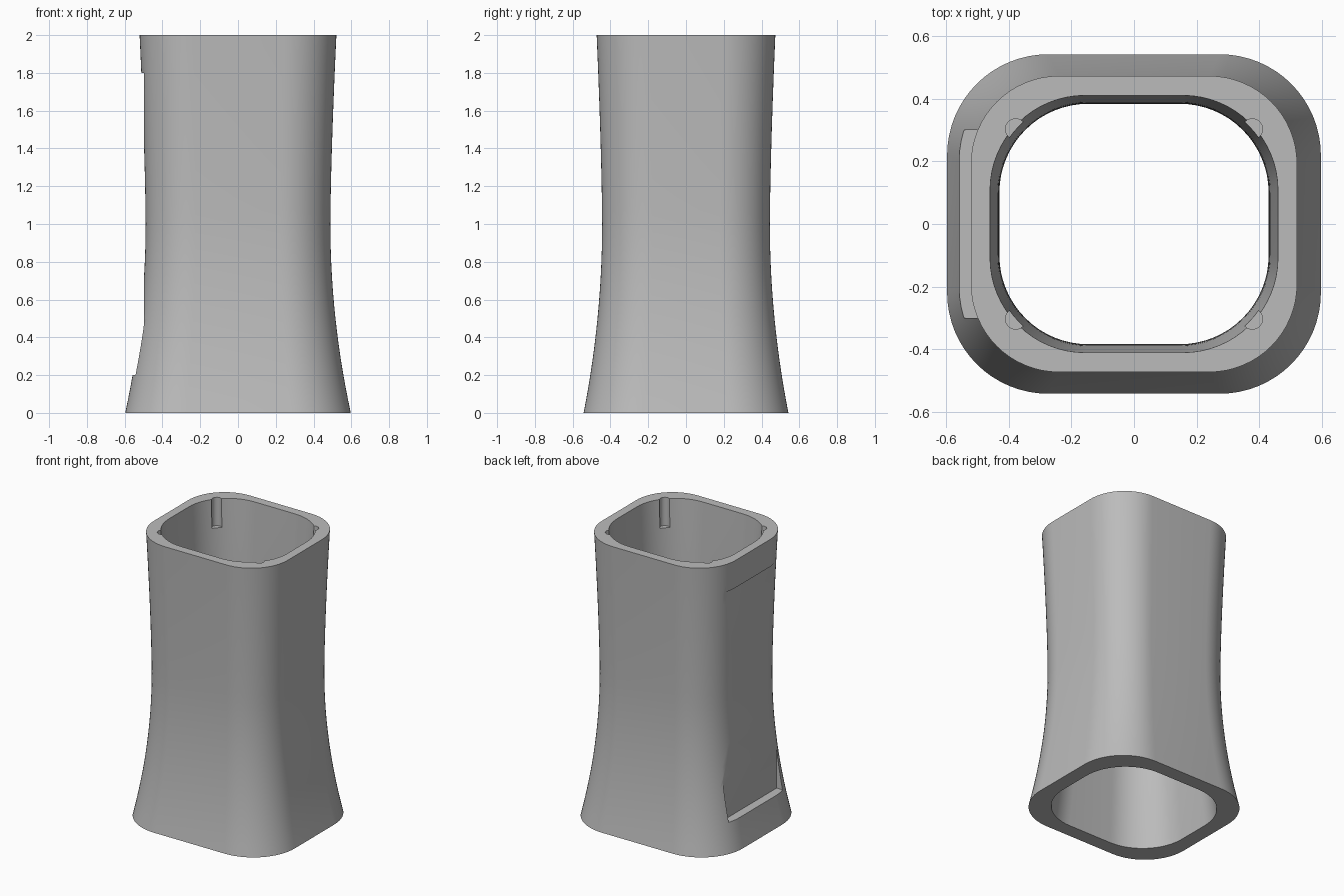
import bpy, bmesh
from math import sin, cos, pi, radians
from mathutils import Matrix

cube = bpy.data.objects.get("Cube")
if cube:
    bpy.data.objects.remove(cube, do_unlink=True)

grey = bpy.data.materials.new("plain grey")
grey.use_nodes = True
colour = (0.5, 0.5, 0.5, 1)
grey.diffuse_color = colour
grey.node_tree.nodes["Principled BSDF"].inputs["Base Color"].default_value = colour

CORNER_STEPS = 16
LEVELS = 28


def make_object(name, bm):
    bmesh.ops.recalc_face_normals(bm, faces=bm.faces)
    mesh = bpy.data.meshes.new(name)
    bm.to_mesh(mesh)
    bm.free()
    mesh.materials.append(grey)
    obj = bpy.data.objects.new(name, mesh)
    bpy.context.collection.objects.link(obj)
    return obj


def flare(z, waist, foot, rim):
    """Half width of a waisted profile: waist at mid height, foot and rim wider."""
    t = abs(z - 1)
    return waist + (foot - waist) * t ** 2 if z < 1 else waist + (rim - waist) * t ** 1.5


def rounded_ring(bm, half_x, half_y, radius, z):
    ring = []
    for quarter, (sx, sy) in enumerate(((1, 1), (-1, 1), (-1, -1), (1, -1))):
        for i in range(CORNER_STEPS + 1):
            a = (quarter + i / CORNER_STEPS) * pi / 2
            ring.append(bm.verts.new((sx * (half_x - radius) + radius * cos(a),
                                      sy * (half_y - radius) + radius * sin(a), z)))
    return ring


# Hollow waisted body: rings up the outside, then down the inside
bm = bmesh.new()
rings = []
heights = [2 * i / LEVELS for i in range(LEVELS + 1)]
for z in heights:
    w = flare(z, 0.489, 0.597, 0.521)
    rings.append(rounded_ring(bm, w, w * 0.908, w * 0.54, z))
for z in reversed(heights):
    w = flare(z, 0.43, 0.494, 0.46)
    rings.append(rounded_ring(bm, w, w * 0.893, w * 0.66, z))
for k, lower in enumerate(rings):
    upper = rings[(k + 1) % len(rings)]
    for i in range(len(lower)):
        j = (i + 1) % len(lower)
        bm.faces.new((lower[i], lower[j], upper[j], upper[i]))
body = make_object("hollow_body", bm)

# Cutter for the flat side recess
bm = bmesh.new()
bmesh.ops.create_cube(bm, size=1, matrix=Matrix.Translation((-0.697, 0, 1))
                      @ Matrix.Diagonal((0.4, 0.6, 1.6, 1)))
cutters = [make_object("recess_cutter", bm)]

# Cutters for the four pin grooves inside the rim
for sx in (-1, 1):
    for sy in (-1, 1):
        bm = bmesh.new()
        bmesh.ops.create_cone(bm, cap_ends=True, segments=24, radius1=0.033, radius2=0.033,
                              depth=0.4, matrix=Matrix.Translation((sx * 0.378, sy * 0.303, 2)))
        cutters.append(make_object("groove_cutter", bm))

bpy.ops.object.select_all(action='DESELECT')
bpy.context.view_layer.objects.active = body
body.select_set(True)
for cutter in cutters:
    cutter.hide_render = True
    mod = body.modifiers.new("cut", 'BOOLEAN')
    mod.operation = 'DIFFERENCE'
    mod.solver = 'EXACT'
    mod.object = cutter
    bpy.ops.object.modifier_apply(modifier=mod.name)
    bpy.data.objects.remove(cutter, do_unlink=True)

bpy.ops.object.shade_smooth_by_angle(angle=radians(30))
